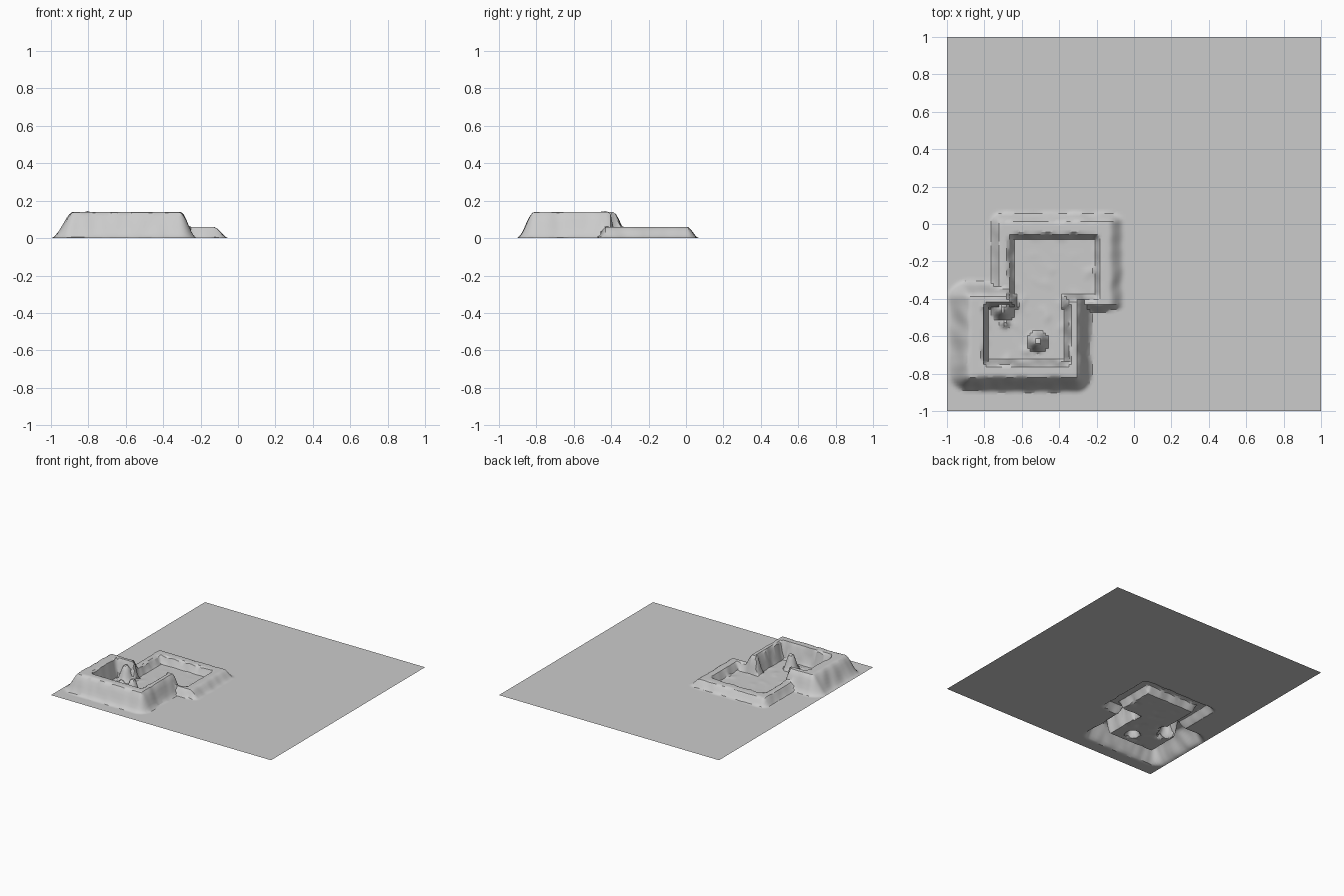
import bpy, bmesh, math
from mathutils import noise, Vector

if "Cube" in bpy.data.objects:
    bpy.data.objects.remove(bpy.data.objects["Cube"])

# Sculpted ground: flat sheet with two joined walled enclosures raised from it
# (x0, x1, y0, y1) of the flat-topped mass, height, fall-off left/right/front/back
MASSES = [
    ((-0.875, -0.31, -0.81, -0.395), 0.14, (0.125, 0.09, 0.095, 0.10)),
    ((-0.715, -0.135, -0.43, 0.005), 0.06, (0.055, 0.085, 0.04, 0.06)),
]
# Floors carved back down to ground level, including the passage between them
FLOORS = [
    (-0.775, -0.375, -0.725, -0.455),
    (-0.64, -0.215, -0.375, -0.085),
    (-0.62, -0.385, -0.50, -0.30),
]


def smooth(t):
    t = max(0.0, min(1.0, t))
    return t * t * (3 - 2 * t)


def outside(x, y, rect):
    x0, x1, y0, y1 = rect
    return math.hypot(max(x0 - x, 0, x - x1), max(y0 - y, 0, y - y1))


def mass_height(x, y, rect, top, fall):
    x0, x1, y0, y1 = rect
    l, r, f, b = fall
    dx = max((x0 - x) / l, 0, (x - x1) / r)
    dy = max((y0 - y) / f, 0, (y - y1) / b)
    return top * smooth(1 - math.hypot(dx, dy)) ** 1.1


def bump(x, y, cx, cy, flat, radius, top):
    d = math.hypot(x - cx, y - cy)
    return top * smooth((radius - d) / (radius - flat))


def height(x, y):
    n = noise.noise(Vector((x * 14, y * 14, 3.0))) * 0.008
    h = max(mass_height(x + n, y + n, *m) for m in MASSES)
    d = min(outside(x, y, r) for r in FLOORS)
    h *= smooth((d + n) / 0.036)
    # Free-standing spike and rough inner corner
    h = max(h, bump(x, y, -0.515, -0.63, 0.015, 0.06, 0.12))
    h = max(h, bump(x, y, -0.70, -0.455, 0.01, 0.07, 0.12))
    h = max(h, bump(x, y, -0.69, -0.53, 0.005, 0.035, 0.03))
    h += bump(x, y, -0.80, -0.44, 0.0, 0.018, 0.012)
    return h


bm = bmesh.new()
bmesh.ops.create_grid(bm, x_segments=144, y_segments=144, size=1.0)
for v in bm.verts:
    v.co.z = height(v.co.x, v.co.y) if abs(v.co.x) < 0.999 else 0.0

mesh = bpy.data.meshes.new("terrain")
bm.to_mesh(mesh)
bm.free()
terrain = bpy.data.objects.new("terrain", mesh)
bpy.context.collection.objects.link(terrain)
bpy.context.view_layer.objects.active = terrain
terrain.select_set(True)
bpy.ops.object.shade_smooth_by_angle()
